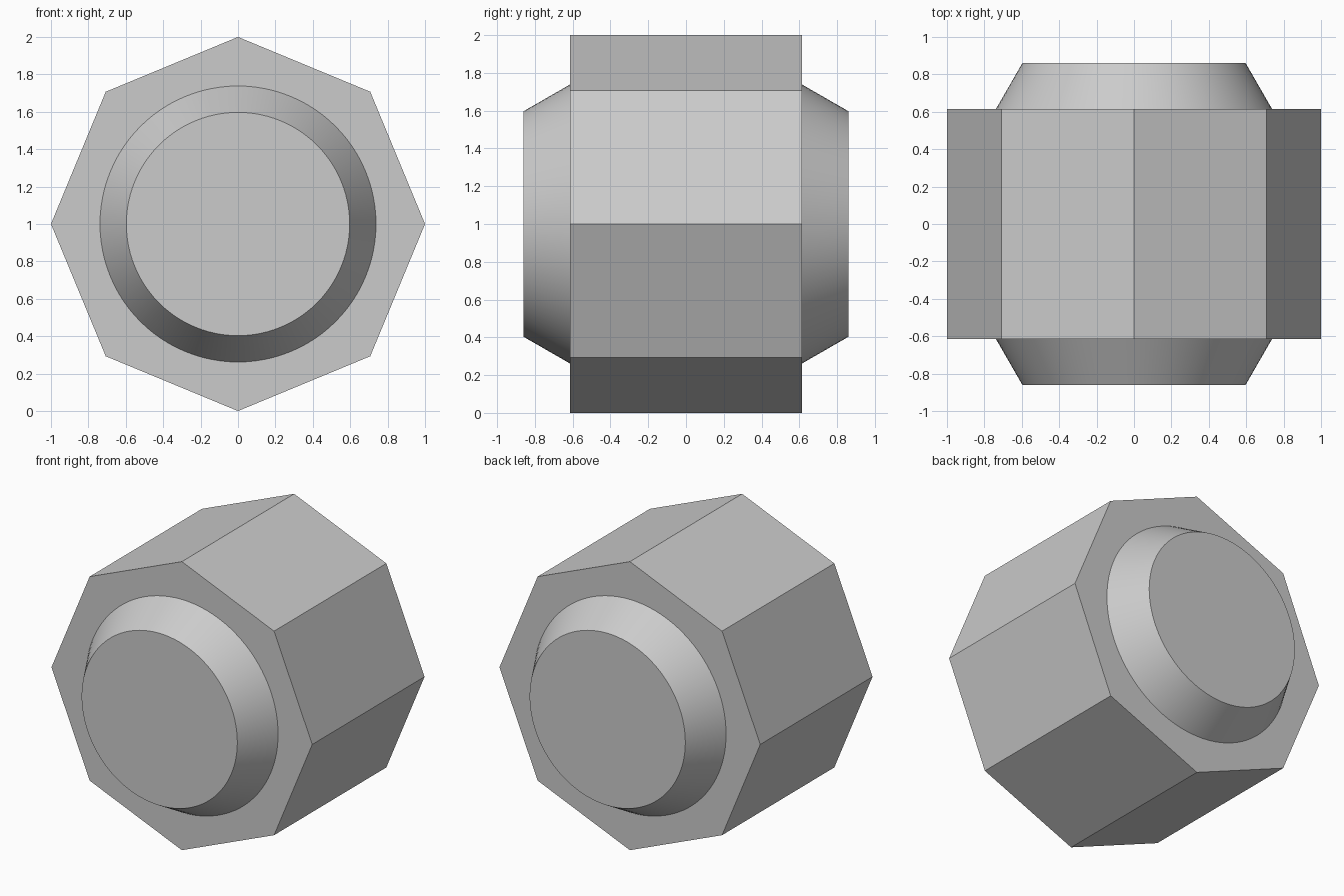
import bpy
import bmesh
from math import radians
from mathutils import Matrix

cube = bpy.data.objects.get("Cube")
if cube:
    bpy.data.objects.remove(cube, do_unlink=True)

HALF_BODY = 0.615   # half depth of the octagonal body
HALF_TOTAL = 0.86   # half depth including the end bosses
GREY = (0.6, 0.6, 0.6, 1.0)

grey = bpy.data.materials.new("plain grey")
grey.use_nodes = True
grey.diffuse_color = GREY
grey.node_tree.nodes["Principled BSDF"].inputs["Base Color"].default_value = GREY


def tapered_prism(name, sides, r_base, r_tip, depth, y, turn, open_base=False):
    """Prism along y, centred at the given y; its tip faces -y when turn is 90."""
    bm = bmesh.new()
    bmesh.ops.create_cone(bm, cap_ends=True, segments=sides,
                          radius1=r_base, radius2=r_tip, depth=depth)
    if open_base:
        base = [f for f in bm.faces if f.normal.z < -0.9]
        bmesh.ops.delete(bm, geom=base, context='FACES_ONLY')
    bm.transform(Matrix.Translation((0, y, 1)) @ Matrix.Rotation(radians(turn), 4, 'X'))
    mesh = bpy.data.meshes.new(name)
    bm.to_mesh(mesh)
    bm.free()
    mesh.materials.append(grey)
    obj = bpy.data.objects.new(name, mesh)
    bpy.context.collection.objects.link(obj)
    return obj


# Octagonal body with a corner at the top
tapered_prism("octagonal_body", 8, 1, 1, 2 * HALF_BODY, 0, 90)

# Round tapered bosses on both ends
boss_depth = HALF_TOTAL - HALF_BODY
boss_y = (HALF_TOTAL + HALF_BODY) / 2
for name, side in (("front_boss", -1), ("back_boss", 1)):
    boss = tapered_prism(name, 96, 0.738, 0.597, boss_depth,
                         side * boss_y, -90 * side, open_base=True)
    bpy.ops.object.select_all(action='DESELECT')
    boss.select_set(True)
    bpy.context.view_layer.objects.active = boss
    bpy.ops.object.shade_smooth_by_angle(angle=radians(30))
